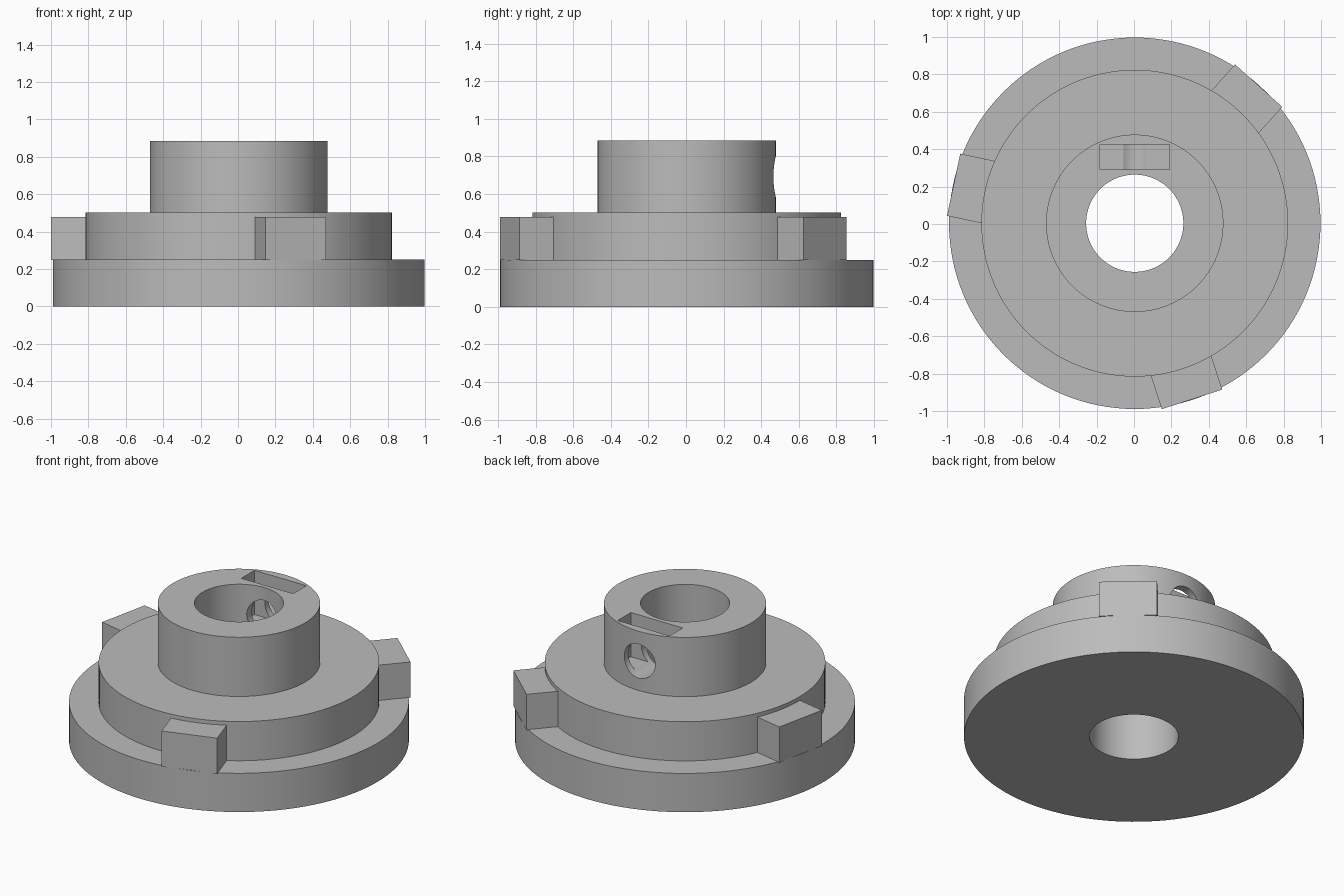
import bpy, bmesh
from math import radians, cos, sin, tau
from mathutils import Matrix, Vector

cube = bpy.data.objects.get("Cube")
if cube:
    bpy.data.objects.remove(cube, do_unlink=True)

CENTRE = Vector((0.004, 0.004, 0))

grey = bpy.data.materials.new("plain_grey")
grey.use_nodes = True
colour = (0.5, 0.5, 0.5, 1)
grey.diffuse_color = colour
grey.node_tree.nodes["Principled BSDF"].inputs["Base Color"].default_value = colour


def add_object(name, bm):
    bmesh.ops.recalc_face_normals(bm, faces=bm.faces)
    mesh = bpy.data.meshes.new(name)
    bm.to_mesh(mesh)
    bm.free()
    mesh.materials.append(grey)
    obj = bpy.data.objects.new(name, mesh)
    bpy.context.collection.objects.link(obj)
    return obj


def lathe(name, profile, steps=128):
    """Spin a closed radius/height profile around the vertical axis."""
    bm = bmesh.new()
    rings = [[bm.verts.new((r * cos(tau * i / steps), r * sin(tau * i / steps), z))
              for r, z in profile] for i in range(steps)]
    n = len(profile)
    for i in range(steps):
        a, b = rings[i], rings[(i + 1) % steps]
        for j in range(n):
            k = (j + 1) % n
            bm.faces.new((a[j], b[j], b[k], a[k]))
    bmesh.ops.translate(bm, verts=bm.verts, vec=CENTRE)
    return add_object(name, bm)


def box(name, low, high, turn=0):
    """Box between two corners, turned about the wheel axis."""
    low, high = Vector(low), Vector(high)
    bm = bmesh.new()
    bmesh.ops.create_cube(bm, size=1)
    bmesh.ops.scale(bm, verts=bm.verts, vec=high - low)
    bmesh.ops.translate(bm, verts=bm.verts, vec=(low + high) / 2)
    bmesh.ops.transform(bm, verts=bm.verts,
                        matrix=Matrix.Translation(CENTRE) @ Matrix.Rotation(radians(turn), 4, 'Z'))
    return add_object(name, bm)


def cut(target, cutter):
    mod = target.modifiers.new(cutter.name, 'BOOLEAN')
    mod.operation = 'DIFFERENCE'
    mod.solver = 'EXACT'
    mod.object = cutter
    cutter.hide_render = True
    cutter.hide_set(True)


# Stepped body: base flange, middle drum and hub around a bore
body = lathe("stepped_hub_body", [(0.26, 0), (0.993, 0), (0.993, 0.25), (0.82, 0.25),
                                  (0.82, 0.503), (0.474, 0.503), (0.474, 0.885), (0.26, 0.885)])

# Nut slot sunk into the hub top
slot = box("nut_slot_cutter", (-0.185, 0.288, 0.6), (0.185, 0.422, 1))

# Set screw hole running from the hub's back into the bore
bm = bmesh.new()
bmesh.ops.create_cone(bm, cap_ends=True, segments=48, radius1=0.11, radius2=0.11, depth=0.5,
                      matrix=Matrix.Translation(CENTRE + Vector((0, 0.35, 0.692)))
                      @ Matrix.Rotation(radians(90), 4, 'X'))
hole = add_object("screw_hole_cutter", bm)

# Apply the cuts, then smooth the round walls
cut(body, slot)
cut(body, hole)
bpy.ops.object.select_all(action='DESELECT')
body.select_set(True)
bpy.context.view_layer.objects.active = body
for mod in list(body.modifiers):
    bpy.ops.object.modifier_apply(modifier=mod.name)
bpy.ops.object.shade_smooth_by_angle(angle=radians(30))
for helper in (slot, hole):
    bpy.data.objects.remove(helper, do_unlink=True)

# Three lugs spaced evenly around the drum
for i in range(3):
    box(f"lug_{i + 1}", (0.78, -0.17, 0.248), (0.99, 0.17, 0.478), 48 + 120 * i)
